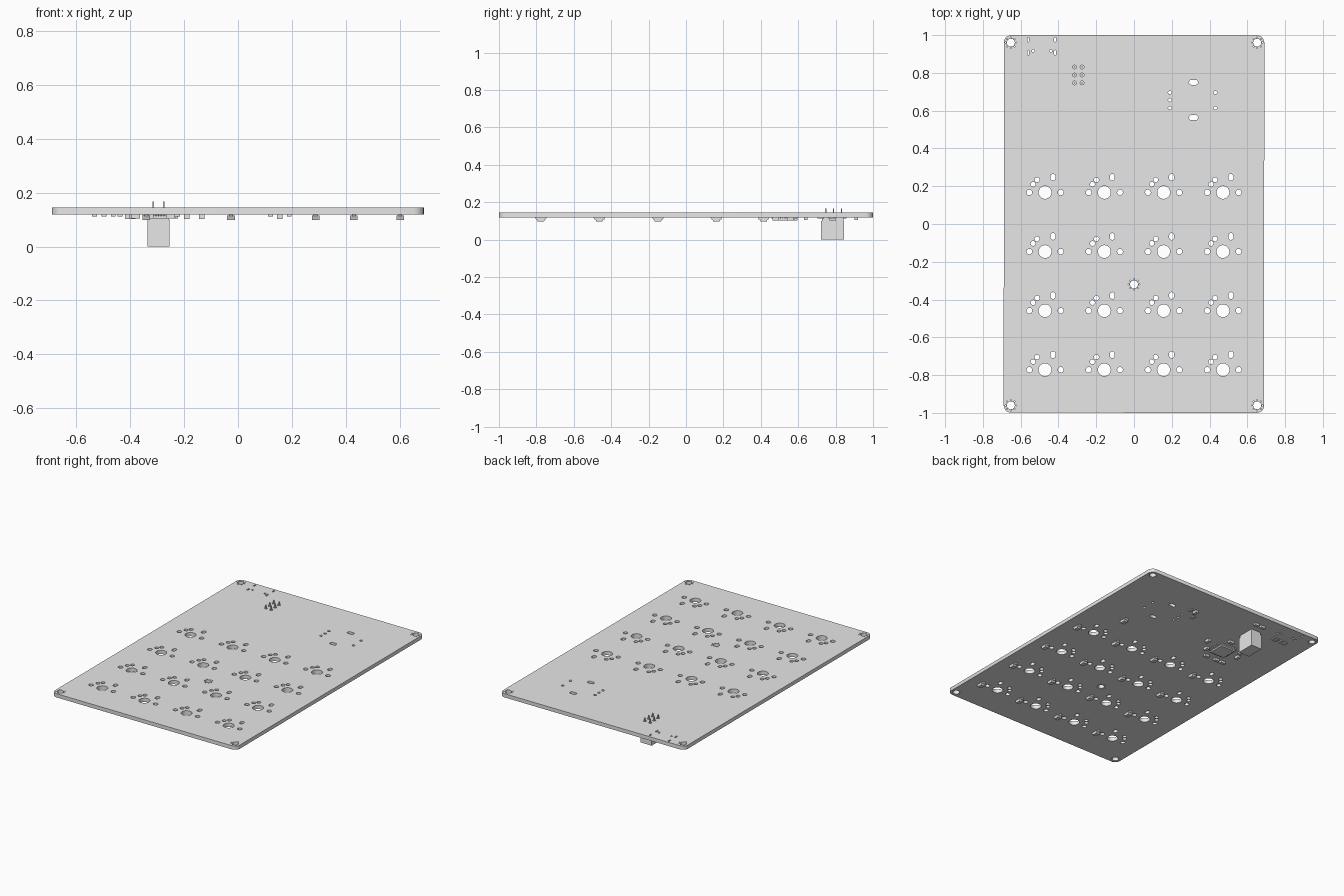
import bpy, bmesh, math

if "Cube" in bpy.data.objects:
    bpy.data.objects.remove(bpy.data.objects["Cube"])

grey = bpy.data.materials.new("plain grey")
grey.use_nodes = True
grey.diffuse_color = (0.8, 0.8, 0.8, 1)
grey.node_tree.nodes["Principled BSDF"].inputs["Base Color"].default_value = (0.8, 0.8, 0.8, 1)

TOP, BOTTOM = 0.144, 0.119
COLUMNS = [-0.471 + 0.314 * i for i in range(4)]
ROWS = [0.167 - 0.313 * i for i in range(4)]


def slot(x, y, w, h, r, steps=6):
    """Closed outline of a rounded rectangle w by h with corner radius r."""
    pts = []
    for k, (sx, sy) in enumerate([(1, 1), (-1, 1), (-1, -1), (1, -1)]):
        for i in range(steps):
            a = math.pi / 2 * (k + i / steps)
            pts.append((x + sx * (w / 2 - r) + r * math.cos(a),
                        y + sy * (h / 2 - r) + r * math.sin(a)))
    return pts


def hole(x, y, r, steps=6):
    return slot(x, y, 2 * r, 2 * r, r, steps)


# Board outline and all of its holes
outlines = [slot(0, 0, 1.38, 2, 0.04)]
for x in COLUMNS:
    for y in ROWS:
        outlines.append(hole(x, y, 0.034))
        for side in (-1, 1):
            outlines.append(hole(x + side * 0.083, y, 0.015))
        outlines.append(hole(x - 0.063, y + 0.043, 0.013))
        outlines.append(hole(x - 0.042, y + 0.067, 0.013))
        outlines.append(slot(x + 0.042, y + 0.08, 0.026, 0.036, 0.013))

# Mounting holes, each with a ring of small vias
mounts = [(sx * 0.652, sy * 0.96) for sx in (-1, 1) for sy in (-1, 1)] + [(0, -0.32)]
for x, y in mounts:
    outlines.append(hole(x, y, 0.021))
    for i in range(8):
        a = i * math.pi / 4
        outlines.append(hole(x + 0.028 * math.cos(a), y + 0.028 * math.sin(a), 0.003, 2))

# Connector slots and pegs near the back edge
for x in (-0.56, -0.418):
    outlines.append(slot(x, 0.976, 0.01, 0.024, 0.005))
    outlines.append(slot(x, 0.907, 0.01, 0.026, 0.005))
for x in (-0.534, -0.44):
    outlines.append(hole(x, 0.917, 0.007))

# Rotary knob holes
for y in (0.75, 0.563):
    outlines.append(slot(0.315, y, 0.047, 0.027, 0.013))
for x, y in [(0.19, 0.696), (0.19, 0.656), (0.19, 0.614), (0.431, 0.696), (0.431, 0.614)]:
    outlines.append(hole(x, y, 0.009))

# Header pin holes
PINS = [(x, y) for x in (-0.315, -0.275) for y in (0.747, 0.789, 0.831)]
outlines += [hole(x, y, 0.01) for x, y in PINS]

curve = bpy.data.curves.new("board_outline", "CURVE")
curve.dimensions = "2D"
curve.fill_mode = "BOTH"
curve.extrude = (TOP - BOTTOM) / 2
for pts in outlines:
    s = curve.splines.new("POLY")
    s.points.add(len(pts) - 1)
    for p, (x, y) in zip(s.points, pts):
        p.co = (x, y, 0, 1)
    s.use_cyclic_u = True
board = bpy.data.objects.new("circuit_board", curve)
board.location.z = (TOP + BOTTOM) / 2
bpy.context.collection.objects.link(board)
bpy.ops.object.select_all(action="DESELECT")
board.select_set(True)
bpy.context.view_layer.objects.active = board
bpy.ops.object.convert(target="MESH")
board = bpy.context.object
board.data.materials.clear()
board.data.materials.append(grey)
bm = bmesh.new()
bm.from_mesh(board.data)
bmesh.ops.remove_doubles(bm, verts=bm.verts, dist=0.0001)
bmesh.ops.recalc_face_normals(bm, faces=bm.faces)
bm.to_mesh(board.data)
bm.free()
bpy.ops.object.shade_smooth_by_angle(angle=math.radians(35))


def boxes(name, parts):
    """One object from boxes (x, y, w, d, z0, z1, taper); taper scales the lower face in y."""
    bm = bmesh.new()
    for x, y, w, d, z0, z1, taper in parts:
        for v in bmesh.ops.create_cube(bm, size=1)["verts"]:
            k = taper if v.co.z < 0 else 1
            v.co = (x + v.co.x * w, y + v.co.y * d * k, z0 if v.co.z < 0 else z1)
    me = bpy.data.meshes.new(name)
    bm.to_mesh(me)
    bm.free()
    me.materials.append(grey)
    ob = bpy.data.objects.new(name, me)
    bpy.context.collection.objects.link(ob)
    return ob


# Diodes under every switch and one for the knob
spots = [(x + 0.131, y - 0.004) for x in COLUMNS for y in ROWS] + [(0.43, 0.415)]
diodes = []
for x, y in spots:
    diodes.append((x, y, 0.028, 0.046, 0.098, 0.115, 0.75))
    diodes.append((x, y, 0.014, 0.064, 0.108, BOTTOM, 0.8))
boxes("diodes", diodes)

# Programming header with pins through the board
boxes("header_body", [(-0.295, 0.784, 0.082, 0.123, 0, 0.1, 1)])
boxes("header_base", [(-0.295, 0.784, 0.075, 0.115, 0.1, BOTTOM, 1)])
boxes("header_pins", [(x, y, 0.006, 0.006, 0.1, 0.167, 1) for x, y in PINS])

# Main chip with legs on all four sides
CX, CY = -0.285, 0.525
legs = []
for i in range(11):
    t = (i - 5) * 0.01
    for side in (-1, 1):
        legs.append((CX + t, CY + side * 0.06, 0.004, 0.018, 0.112, BOTTOM, 1))
        legs.append((CX + side * 0.06, CY + t, 0.018, 0.004, 0.112, BOTTOM, 1))
boxes("main_chip", [(CX, CY, 0.108, 0.108, 0.103, 0.117, 1)])
boxes("chip_legs", legs)

# Small surface parts, wide along x or deep along y
wide = [(-0.25, 0.41), (-0.33, 0.41), (-0.38, 0.41), (-0.26, 0.64), (-0.24, 0.91), (-0.29, 0.91)]
deep = [(-0.135, 0.56), (-0.41, 0.52), (-0.19, 0.48), (-0.39, 0.58), (0.155, 0.785)]
boxes("capacitors", [(x, y, 0.034, 0.02, 0.104, BOTTOM, 1) for x, y in wide]
      + [(x, y, 0.02, 0.034, 0.102, BOTTOM, 1) for x, y in deep])
flat = [(-0.532, 0.84), (-0.497, 0.84), (-0.463, 0.84), (-0.438, 0.84), (0.12, 0.72), (0.19, 0.78)]
boxes("resistors", [(x, y, 0.018, 0.034, 0.112, BOTTOM, 1) for x, y in flat])
